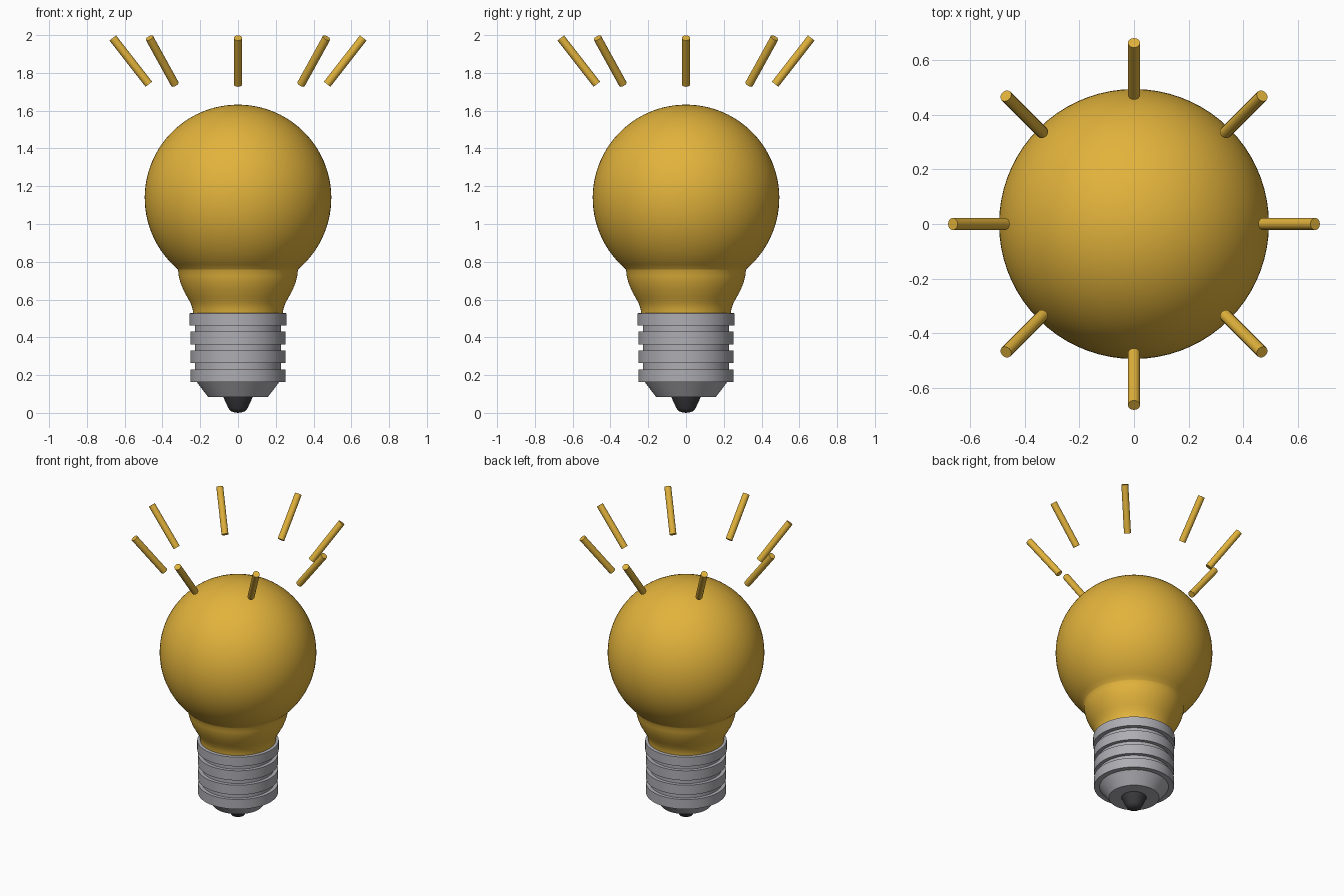
import bpy, bmesh, math
from mathutils import Vector

default = bpy.data.objects.get("Cube")
if default:
    bpy.data.objects.remove(default)


def material(name, color):
    mat = bpy.data.materials.new(name)
    mat.use_nodes = True
    mat.diffuse_color = (*color, 1)
    mat.node_tree.nodes["Principled BSDF"].inputs["Base Color"].default_value = (*color, 1)
    return mat


YELLOW = material("warm yellow", (0.76, 0.45, 0.045))
METAL = material("silver grey", (0.42, 0.42, 0.45))
DARK = material("dark grey", (0.045, 0.045, 0.05))


def finish(bm, name, mat, angle):
    bmesh.ops.recalc_face_normals(bm, faces=bm.faces[:])
    mesh = bpy.data.meshes.new(name)
    bm.to_mesh(mesh)
    bm.free()
    mesh.materials.append(mat)
    obj = bpy.data.objects.new(name, mesh)
    bpy.context.collection.objects.link(obj)
    bpy.ops.object.select_all(action="DESELECT")
    obj.select_set(True)
    bpy.context.view_layer.objects.active = obj
    bpy.ops.object.shade_smooth_by_angle(angle=math.radians(angle))
    return obj


def lathe(name, profile, mat, angle=35, steps=72):
    """Turn an (r, z) profile around the z axis."""
    bm = bmesh.new()
    verts = [bm.verts.new((r, 0, z)) for r, z in profile]
    edges = [bm.edges.new(pair) for pair in zip(verts, verts[1:])]
    bmesh.ops.spin(bm, geom=verts + edges, axis=(0, 0, 1), cent=(0, 0, 0),
                   angle=math.tau, steps=steps, use_duplicate=False)
    bmesh.ops.remove_doubles(bm, verts=bm.verts[:], dist=0.0002)
    return finish(bm, name, mat, angle)


# Glass bulb: flared neck running into a sphere
RADIUS, CENTRE = 0.494, 1.138
neck = [(0, 0.525), (0.238, 0.525), (0.24, 0.55), (0.25, 0.58), (0.267, 0.61),
        (0.289, 0.65), (0.305, 0.69), (0.314, 0.725), (0.317, 0.755)]
start = -math.acos(0.321 / RADIUS)
arc = [start + (math.pi / 2 - start) * i / 36 for i in range(37)]
sphere = [(RADIUS * math.cos(a), CENTRE + RADIUS * math.sin(a)) for a in arc]
lathe("glass_bulb", neck + sphere, YELLOW, angle=60)

# Screw cap: collar, three thread rings and a tapered foot
cap = [(0, 0.53), (0.236, 0.53), (0.257, 0.527), (0.257, 0.463), (0.228, 0.463)]
for top in (0.43, 0.33, 0.23):
    cap += [(0.228, top), (0.252, top), (0.252, top - 0.067), (0.228, top - 0.067)]
cap[-1] = (0.218, 0.163)
cap += [(0.159, 0.085), (0, 0.085)]
lathe("screw_cap", cap, METAL)

# Contact tip
tip = [(0, 0.09), (0.08, 0.088), (0.051, 0.025), (0.04, 0.01), (0.02, 0.003), (0, 0)]
lathe("contact_tip", tip, DARK, angle=50)

# Eight light rays fanning outwards above the bulb
for i in range(8):
    a = math.tau * i / 8
    inner = Vector((0.472 * math.cos(a), 0.472 * math.sin(a), 1.74))
    outer = Vector((0.663 * math.cos(a), 0.663 * math.sin(a), 1.985))
    bm = bmesh.new()
    bmesh.ops.create_cone(bm, cap_ends=True, segments=20, radius1=0.022,
                          radius2=0.022, depth=(outer - inner).length)
    ray = finish(bm, f"light_ray_{i + 1}", YELLOW, 40)
    ray.location = (inner + outer) / 2
    ray.rotation_euler = (outer - inner).to_track_quat("Z", "Y").to_euler()
